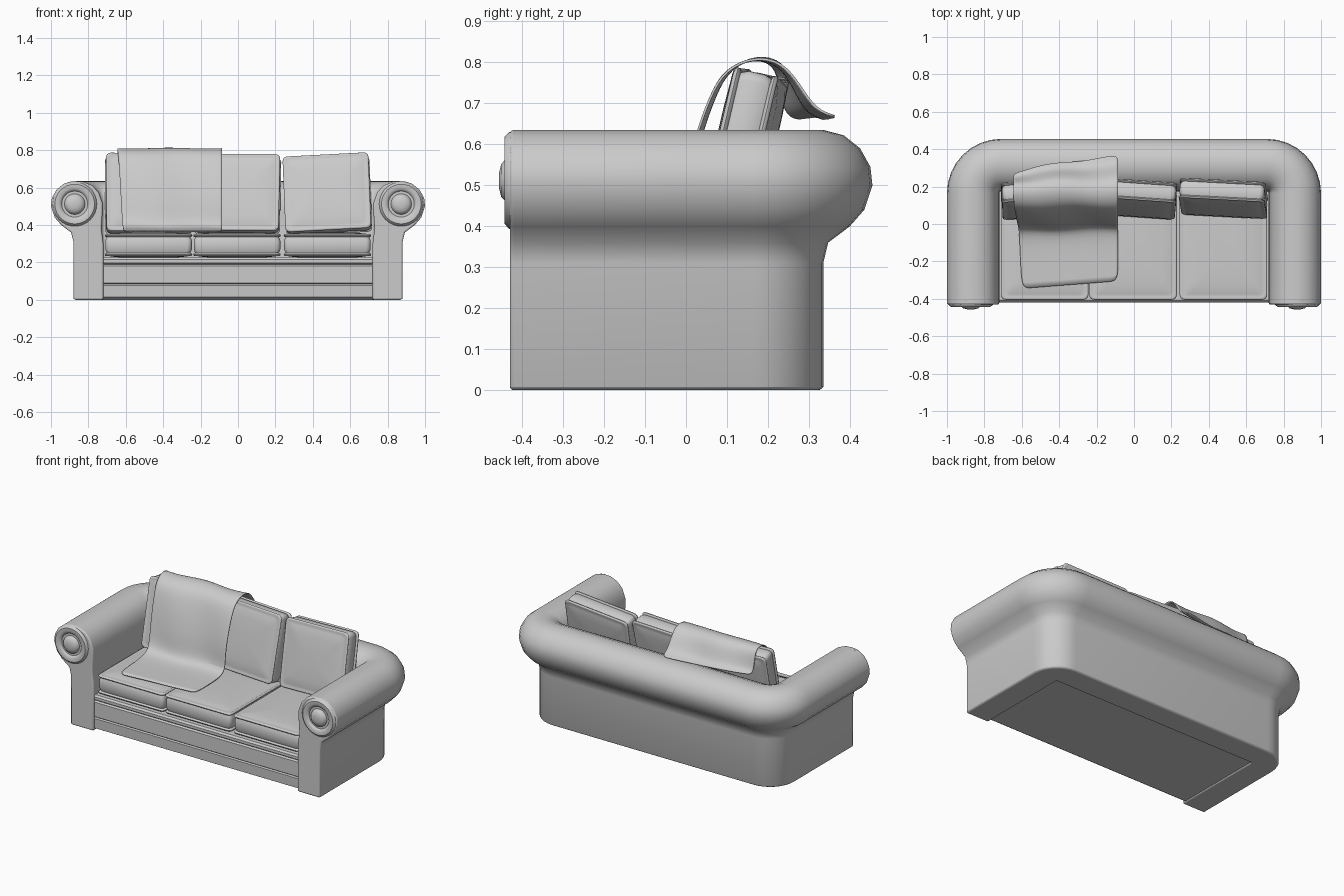
import bpy, bmesh
from math import sin, cos, pi, radians

if "Cube" in bpy.data.objects:
    bpy.data.objects.remove(bpy.data.objects["Cube"])


def finish(name, bm, angle=40):
    bmesh.ops.recalc_face_normals(bm, faces=bm.faces)
    me = bpy.data.meshes.new(name)
    bm.to_mesh(me)
    bm.free()
    ob = bpy.data.objects.new(name, me)
    bpy.context.collection.objects.link(ob)
    bpy.ops.object.select_all(action='DESELECT')
    bpy.context.view_layer.objects.active = ob
    ob.select_set(True)
    bpy.ops.object.shade_smooth_by_angle(angle=radians(angle))
    return ob


def loft(rings, caps=True):
    """Skin a list of closed rings of equal length."""
    bm = bmesh.new()
    vs = [[bm.verts.new(p) for p in r] for r in rings]
    n = len(rings[0])
    for a, b in zip(vs, vs[1:]):
        for i in range(n):
            j = (i + 1) % n
            bm.faces.new((a[i], a[j], b[j], b[i]))
    if caps:
        bm.faces.new(vs[0])
        bm.faces.new(vs[-1])
    return bm


def rounded_rect(w, d, r, z, seg=4):
    pts = []
    for k, (sx, sy) in enumerate([(1, 1), (-1, 1), (-1, -1), (1, -1)]):
        for i in range(seg + 1):
            a = pi / 2 * (k + i / seg)
            pts.append((sx * (w / 2 - r) + r * cos(a), sy * (d / 2 - r) + r * sin(a), z))
    return pts


# Arms and back: rolled section swept round a U-shaped path
section = [(-0.004, 0.0), (0, 0.008), (0, 0.31), (0.012, 0.36), (0.065, 0.40), (0.1, 0.44),
           (0.12, 0.5), (0.115, 0.545), (0.09, 0.59), (0.05, 0.622), (0, 0.635), (-0.05, 0.632),
           (-0.1, 0.612), (-0.135, 0.575), (-0.155, 0.52), (-0.155, 0.46), (-0.15, 0.38),
           (-0.16, 0.3), (-0.16, 0.0)]
R, X, Y = 0.17, 0.88, 0.335
path = [(X, -0.43, 1, 0)]
for sx, start in ((1, 0), (-1, pi / 2)):
    for i in range(9):
        a = start + pi / 2 * i / 8
        path.append((sx * (X - R) + R * cos(a), Y - R + R * sin(a), cos(a), sin(a)))
path.append((-X, -0.43, -1, 0))
frame = finish("arms_and_back", loft([[(x + o * nx, y + o * ny, z) for o, z in section]
                                      for x, y, nx, ny in path]))
bev = frame.modifiers.new("soft_edges", 'BEVEL')
bev.width = 0.012
bev.segments = 3
bev.limit_method = 'ANGLE'
bev.angle_limit = radians(60)

# Turned scroll ends with a button on each arm front
turned = [(0.122, -0.41), (0.118, -0.432), (0.106, -0.443), (0.085, -0.443), (0.074, -0.437),
          (0.068, -0.428), (0.056, -0.428), (0.052, -0.440), (0.04, -0.451), (0.02, -0.456), (0.004, -0.457)]
for side, label in ((1, "right"), (-1, "left")):
    rings = [[(side * 0.873 + r * cos(2 * pi * i / 32), y, 0.512 + r * sin(2 * pi * i / 32))
              for i in range(32)] for r, y in turned]
    finish(label + "_arm_scroll", loft(rings))

# Base with a grooved front rail
rail = [(0.2, 0.008), (-0.405, 0.008), (-0.417, 0.015), (-0.42, 0.078), (-0.412, 0.084),
        (-0.42, 0.09), (-0.42, 0.182), (-0.41, 0.19), (-0.42, 0.198), (-0.42, 0.215),
        (-0.41, 0.226), (0.2, 0.226)]
finish("base", loft([[(x, y, z) for y, z in rail] for x in (-0.725, 0.725)]), 30)


def cushion(name, w, d, h, loc, rot=(0, 0, 0)):
    """Boxed cushion with crowned faces and piping round both rims."""
    half = [(0.16, 0.0), (0.08, -0.003), (0.03, -0.008), (0.014, -0.013), (0.008, -0.010),
            (0.002, -0.013), (0.0, -0.019), (0.004, -0.025), (0.010, -0.027), (0.003, -0.045)]
    prof = [(i, h / 2 + z) for i, z in half]
    prof += [(i, -z) for i, z in reversed(prof)]
    rings = [rounded_rect(w - 2 * i, d - 2 * i, 0.025, z) for i, z in prof]
    ob = finish(name, loft(rings), 50)
    ob.location = loc
    ob.rotation_euler = [radians(a) for a in rot]


# Three seat cushions, three leaning back cushions
for label, x, yaw, roll, tall in (("left", -0.478, 4, 0.5, 0.43), ("middle", -0.005, -4, 0.3, 0.42),
                                  ("right", 0.478, -3, -3, 0.415)):
    cushion(label + "_seat_cushion", 0.468, 0.58, 0.138, (x, -0.115, 0.293))
    cushion(label + "_back_cushion", 0.46, tall, 0.13, (x, 0.137, 0.565), (77, roll, yaw))

# Throw blanket draped from the seat over the back cushions
drape = [(-0.345, 0.367), (-0.22, 0.369), (-0.08, 0.372), (-0.02, 0.40), (0.0, 0.50), (0.03, 0.62),
         (0.065, 0.72), (0.10, 0.785), (0.17, 0.815), (0.235, 0.80), (0.275, 0.74), (0.31, 0.68), (0.36, 0.665)]
bm = bmesh.new()
cols, rows = 11, len(drape)
grid = []
for j, (y, z) in enumerate(drape):
    t = j / (rows - 1)
    row = []
    for i in range(cols):
        u = i / (cols - 1)
        left = -0.60 - 0.045 * min(1, t * 1.6)
        x = left + (-0.085 - left) * u
        fold = 0.007 * sin(9 * u + 5 * t) * min(1, 3 * t)
        dy = 0.04 * u * (1 - t) ** 3 if t < 0.3 else 0
        if t > 0.7:
            dy = -(t - 0.7) / 0.3 * 0.085 * (1 - u) ** 1.5
        row.append(bm.verts.new((x, y + dy + fold, z + 0.4 * fold)))
    grid.append(row)
for a, b in zip(grid, grid[1:]):
    for i in range(cols - 1):
        bm.faces.new((a[i], a[i + 1], b[i + 1], b[i]))
throw = finish("throw_blanket", bm, 60)
sub = throw.modifiers.new("smooth", 'SUBSURF')
sub.levels = sub.render_levels = 2
sol = throw.modifiers.new("thickness", 'SOLIDIFY')
sol.thickness = 0.006
sol.offset = 0
